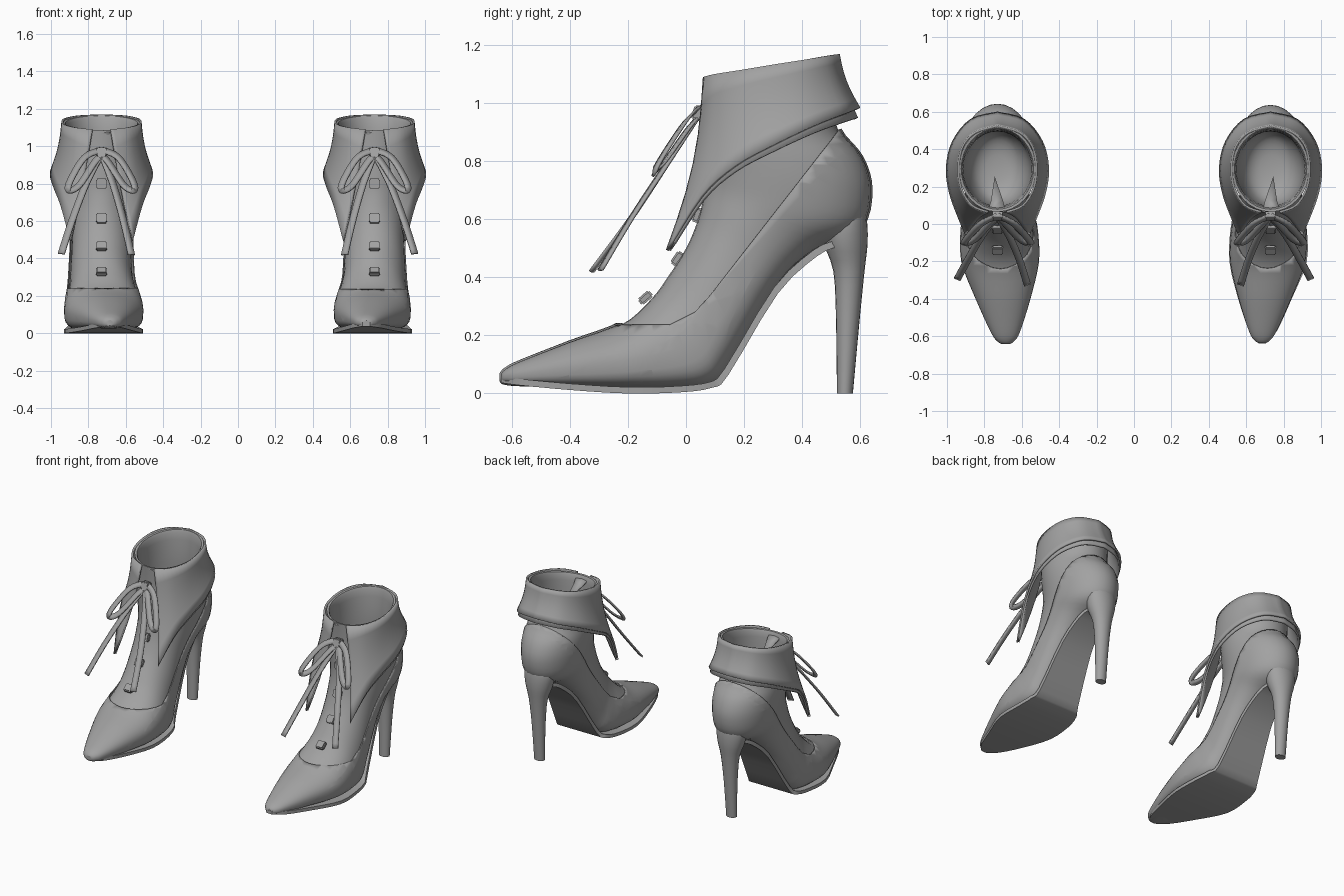
import bpy, bmesh, math
from mathutils import Vector

if "Cube" in bpy.data.objects:
    bpy.data.objects.remove(bpy.data.objects["Cube"])

grey = bpy.data.materials.new("grey_leather")
grey.diffuse_color = (0.36, 0.36, 0.36, 1)
grey.use_nodes = True
grey.node_tree.nodes["Principled BSDF"].inputs["Base Color"].default_value = grey.diffuse_color
CX = 0.73      # distance of each boot from the middle
SEG = 32


def spline(rows, sub):
    """Catmull-Rom through rows of equal length."""
    out = []
    n = len(rows)
    for i in range(n - 1):
        p0, p1, p2, p3 = rows[max(i - 1, 0)], rows[i], rows[i + 1], rows[min(i + 2, n - 1)]
        for j in range(sub):
            t = j / sub
            out.append([0.5 * (2 * b + (c - a) * t + (2 * a - 5 * b + 4 * c - d) * t * t
                               + (3 * b - a - 3 * c + d) * t ** 3)
                        for a, b, c, d in zip(p0, p1, p2, p3)])
    out.append(list(rows[-1]))
    return out


def grid(rings, closed, caps=()):
    """Skin a list of point rings; caps lists ring indices to fill."""
    bm = bmesh.new()
    vs = [[bm.verts.new(p) for p in r] for r in rings]
    n = len(rings[0])
    for a, b in zip(vs, vs[1:]):
        for i in range(n if closed else n - 1):
            j = (i + 1) % n
            bm.faces.new((a[i], a[j], b[j], b[i]))
    for c in caps:
        bm.faces.new(vs[c])
    return bm


def finish(bm, name, side, thick=0, angle=35, offset=-1):
    """Place the part on the left or right boot."""
    for v in bm.verts:
        v.co.x = side * (v.co.x + CX)
    bmesh.ops.recalc_face_normals(bm, faces=bm.faces)
    me = bpy.data.meshes.new(name)
    bm.to_mesh(me)
    bm.free()
    ob = bpy.data.objects.new(name, me)
    bpy.context.collection.objects.link(ob)
    me.materials.append(grey)
    if thick:
        m = ob.modifiers.new("thickness", "SOLIDIFY")
        m.thickness, m.offset = thick, offset
    bpy.ops.object.select_all(action="DESELECT")
    ob.select_set(True)
    bpy.context.view_layer.objects.active = ob
    bpy.ops.object.shade_smooth_by_angle(angle=math.radians(angle))
    return ob


def sections(rows):
    """Rings spanned by a front point, a back point and a half width."""
    rings = []
    for ty, tz, by, bz, w, k, p, cx in rows:
        t, b = Vector((cx, ty, tz)), Vector((cx, by, bz))
        c = b.lerp(t, k)
        ring = []
        for i in range(SEG):
            a = 2 * math.pi * i / SEG
            s, co = math.sin(a), math.cos(a)
            q = 1 if co >= 0 else p
            x = math.copysign(abs(s) ** q, s) * w
            ring.append(c + (t - c if co >= 0 else b - c) * abs(co) ** q + Vector((x, 0, 0)))
        rings.append(ring)
    return rings


# front y,z / back y,z / half width / widest point / squareness / sideways shift
BODY = [
    (-.630, .066, -.630, .046, .016, .5, .9, -.045),
    (-.615, .080, -.62, .042, .036, .5, .7, -.044),
    (-.57, .103, -.575, .038, .066, .45, .6, -.042),
    (-.40, .17, -.40, .032, .133, .42, .52, -.03),
    (-.22, .238, -.20, .024, .193, .42, .52, -.015),
    (-.12, .325, -.02, .024, .196, .4, .52, -.01),
    (-.06, .405, .085, .042, .182, .4, .55, -.005),
    (0, .50, .148, .115, .168, .42, .65, 0),
    (.035, .58, .308, .378, .158, .48, .72, 0),
    (.055, .65, .44, .502, .166, .5, .85, 0),
    (.065, .71, .595, .575, .18, .52, .95, 0),
    (.07, .76, .630, .70, .192, .52, 1, 0),
    (.07, .81, .60, .81, .197, .52, 1, 0),
    (.07, .87, .525, .905, .197, .5, 1, 0),
    (.07, .98, .515, 1.0, .197, .5, 1, 0),
    (.065, 1.085, .525, 1.165, .208, .5, 1, 0)]
LINING = [
    BODY[-1], (.085, 1.07, .505, 1.145, .187, .5, 1, 0),
    (.095, .95, .495, .98, .178, .5, 1, 0),
    (.10, .84, .50, .84, .165, .5, 1, 0),
    (.13, .75, .47, .75, .13, .5, 1, 0),
    (.20, .71, .40, .71, .08, .5, 1, 0),
    (.28, .70, .32, .70, .02, .5, 1, 0)]
# heel stem: front y, back y, z, half width
HEEL = [(.52, .575, 0, .036), (.517, .598, .25, .045), (.508, .615, .42, .062),
        (.475, .626, .52, .092), (.48, .622, .61, .10), (.52, .60, .70, .06)]
# sole: y, z, half width, sideways shift
SOLE = [(-.638, .037, .02, -.045), (-.57, .028, .075, -.04), (-.40, .012, .143, -.03),
        (-.20, 0, .207, -.013), (-.02, .004, .203, -.01), (.09, .02, .182, -.005),
        (.146, .064, .155, 0), (.317, .345, .115, 0), (.452, .473, .09, 0), (.52, .505, .07, 0)]
# half cuff from back to front: top point then bottom point
CUFF = [(0, .53, 1.17, 0, .593, .985), (.12, .495, 1.165, .14, .555, .97),
        (.19, .42, 1.152, .235, .44, .925), (.214, .31, 1.135, .268, .30, .858),
        (.20, .19, 1.115, .252, .17, .785), (.14, .095, 1.10, .213, .055, .68),
        (.05, .058, 1.09, .165, -.062, .495)]


def cuff(name, side, drop, grow):
    half = spline(CUFF, 4)
    full = [[-r[0], r[1], r[2], -r[3], r[4], r[5]] for r in half[:0:-1]] + half
    cols = []
    for i, r in enumerate(full):
        u = abs(2 * i / (len(full) - 1) - 1)          # 0 at the back, 1 at the lapels
        a = Vector(r[:3])
        b = Vector(r[3:]) - Vector((0, 0, drop * max(0, 1 - u) ** .6))
        out = Vector((b.x, b.y - .28, 0)).normalized()
        cols.append([a.lerp(b, t) + out * (grow * t - .012 * math.sin(math.pi * t))
                     + Vector((0, .018 * u ** 6 * math.sin(math.pi * t), 0))
                     for t in (j / 6 for j in range(7))])
    finish(grid(cols, False), name, side, .012)


def ribbon(name, side, pts, width, face):
    path = [Vector(p) for p in spline(pts, 5)]
    rows = []
    for i, p in enumerate(path):
        tan = path[min(i + 1, len(path) - 1)] - path[max(i - 1, 0)]
        across = tan.cross(Vector(face)).normalized() * width / 2
        rows.append([p - across, p + across])
    finish(grid(rows, False), name, side, .009, offset=0)


def block(name, side, loc, size, tilt=0.0):
    bm = bmesh.new()
    bmesh.ops.create_cube(bm, size=1)
    bmesh.ops.scale(bm, vec=size, verts=bm.verts)
    bmesh.ops.bevel(bm, geom=bm.edges[:], offset=.006, segments=2, affect="EDGES")
    c, s = math.cos(tilt), math.sin(tilt)
    for v in bm.verts:
        y, z = v.co.y, v.co.z
        v.co = Vector((v.co.x, y * c - z * s, y * s + z * c)) + Vector(loc)
    finish(bm, name, side)


for side, tag in ((1, "right"), (-1, "left")):
    # inner sock with its lining
    finish(grid(sections(spline(BODY, 4)), True, (0,)), tag + "_sock", side)
    finish(grid(sections(spline(LINING, 3)), True, (-1,)), tag + "_lining", side)

    # outer pump, puffed out and cut along the curved top line
    pump = grid(sections(spline(BODY, 4)), True, (0,))
    bmesh.ops.recalc_face_normals(pump, faces=pump.faces)
    pump.normal_update()
    for v, n in [(v, v.normal.copy()) for v in pump.verts]:
        v.co += n * .007
    lines = [(-.2, .237, 0), (-.05, .24, .5), (.03, .28, 1.1), (.10, .36, 1.28)]
    for y, z, m in lines:
        bmesh.ops.bisect_plane(pump, geom=pump.verts[:] + pump.edges[:] + pump.faces[:],
                               plane_co=(0, y, z), plane_no=(0, -m, 1))
    above = []
    for f in pump.faces:
        c = f.calc_center_median()
        if c.y > -.26 and c.z > max(z + m * (c.y - y) for y, z, m in lines):
            above.append(f)
    bmesh.ops.delete(pump, geom=above, context="FACES")
    finish(pump, tag + "_pump", side, .006)

    # heel stem
    rings = [[Vector((w * math.sin(a), (f + b) / 2 + (b - f) / 2 * math.cos(a), z))
              for a in (2 * math.pi * i / 20 for i in range(20))]
             for f, b, z, w in spline(HEEL, 3)]
    finish(grid(rings, True, (0, -1)), tag + "_heel", side)

    # sole plate
    rings = []
    for y, z, w, cx in spline(SOLE, 3):
        up, back = (.022, 0) if y < .1 else (.02, -.014)
        rings.append([(cx - w, y, z), (cx + w, y, z),
                      (cx + w, y + back, z + up), (cx - w, y + back, z + up)])
    finish(grid(rings, True, (0, -1)), tag + "_sole", side)

    # folded cuff, two layers
    cuff(tag + "_cuff", side, 0, .008)
    cuff(tag + "_cuff_lining", side, .035, .0)

    # tongue tip in the front notch
    bm = bmesh.new()
    bm.faces.new([bm.verts.new(p) for p in
                  ((-.045, .06, 1.07), (.05, .075, 1.06), (.035, .12, 1.03),
                   (.015, .25, .96), (-.03, .12, 1.03))])
    finish(bm, tag + "_tongue", side, .008)

    # lace bars up the instep
    for y, z, tilt in ((.055, .80, 0), (.038, .615, -.35), (-.03, .465, -.6), (-.14, .33, -.85)):
        block(tag + "_lace_bar", side, (0, y, z), (.058, .028, .052), tilt)

    # bow: knot, loops and tails
    block(tag + "_knot", side, (0, .045, .965), (.055, .045, .05), -.3)
    for m, tail in ((1, (.215, -.295, .425)), (-1, (-.16, -.325, .42))):
        face = (.3 * m, -.8, .4)
        ribbon(tag + "_bow_loop", side,
               [(0, .045, .98), (.09 * m, .0, .94), (.165 * m, -.08, .82),
                (.175 * m, -.108, .765), (.12 * m, -.08, .79), (.04 * m, .005, .91),
                (0, .045, .955)], .036, face)
        x, y, z = tail
        ribbon(tag + "_lace_tail", side,
               [(0, .045, .96), (x * .38, -.06, .80), (x * .72, -.185, .61), tail], .038, face)
